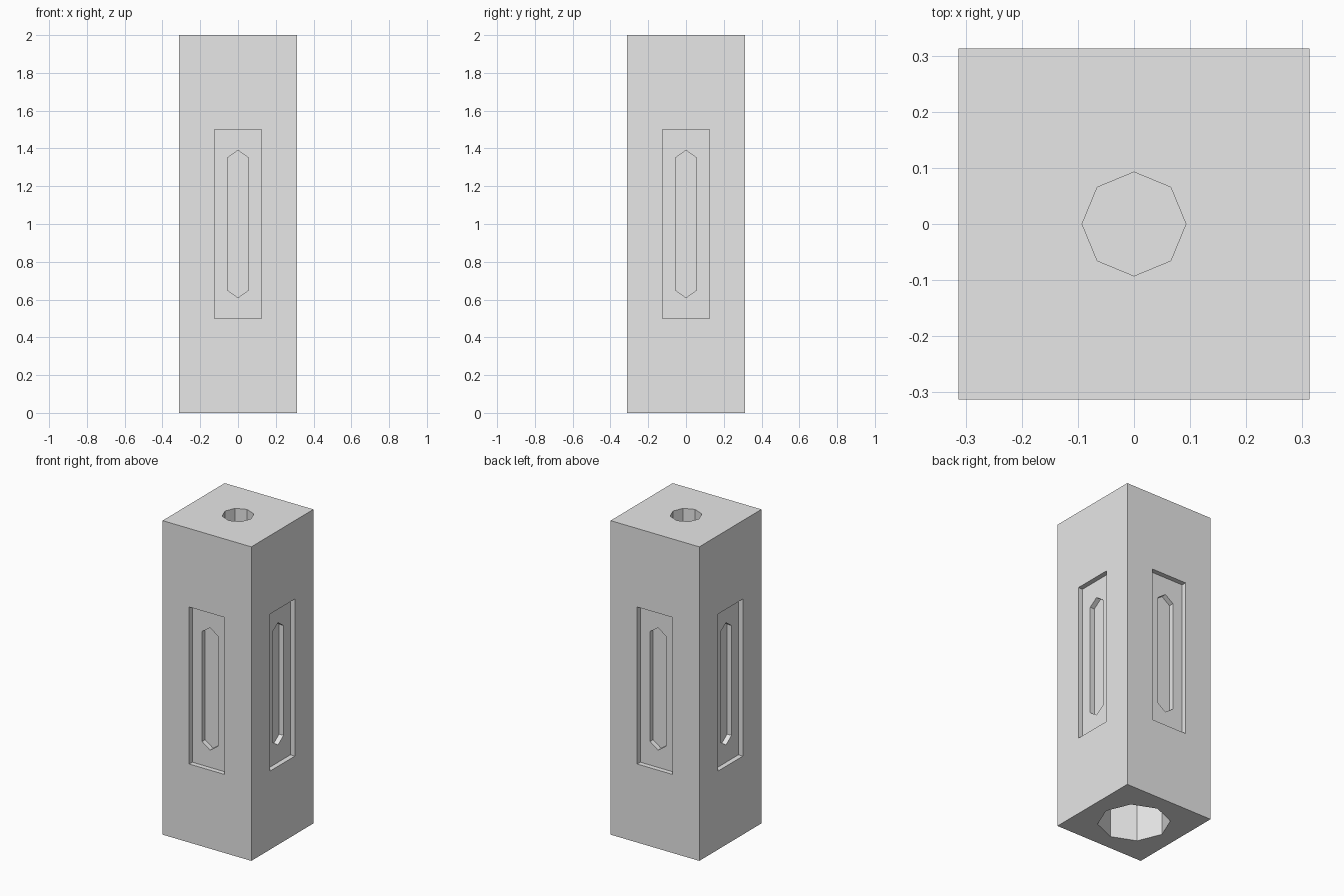
import bpy
import bmesh
from math import cos, sin, pi
from mathutils import Matrix, Vector

cube = bpy.data.objects.get("Cube")
if cube:
    bpy.data.objects.remove(cube, do_unlink=True)

HALF = 0.3125      # half width of the block
HEIGHT = 2.0
RECESS = 0.031     # depth of each carved step
OVER = 0.1         # how far cutters reach outside the block

grey = bpy.data.materials.new("plain_grey")
grey.use_nodes = True
grey.diffuse_color = (0.8, 0.8, 0.8, 1)
grey.node_tree.nodes["Principled BSDF"].inputs["Base Color"].default_value = (0.8, 0.8, 0.8, 1)


def prism(name, outline, direction, matrix=Matrix()):
    """Extrude a closed outline along a direction into a solid."""
    bm = bmesh.new()
    face = bm.faces.new([bm.verts.new(p) for p in outline])
    grown = bmesh.ops.extrude_face_region(bm, geom=[face])
    moved = [v for v in grown["geom"] if isinstance(v, bmesh.types.BMVert)]
    bmesh.ops.translate(bm, verts=moved, vec=Vector(direction))
    bmesh.ops.transform(bm, matrix=matrix, verts=bm.verts)
    bmesh.ops.recalc_face_normals(bm, faces=bm.faces)
    mesh = bpy.data.meshes.new(name)
    bm.to_mesh(mesh)
    bm.free()
    mesh.materials.append(grey)
    obj = bpy.data.objects.new(name, mesh)
    bpy.context.collection.objects.link(obj)
    return obj


def carve(target, cutter):
    """Subtract the cutter from the target and remove it."""
    cutter.hide_render = True
    mod = target.modifiers.new(cutter.name, "BOOLEAN")
    mod.operation = "DIFFERENCE"
    mod.solver = "EXACT"
    mod.object = cutter
    bpy.context.view_layer.objects.active = target
    bpy.ops.object.modifier_apply(modifier=mod.name)
    bpy.data.objects.remove(cutter, do_unlink=True)


def octagon(radius, z):
    return [(radius * cos(i * pi / 4), radius * sin(i * pi / 4), z) for i in range(8)]


# Square pillar body
square = [(-HALF, -HALF, 0), (HALF, -HALF, 0), (HALF, HALF, 0), (-HALF, HALF, 0)]
pillar = prism("pillar", square, (0, 0, HEIGHT))

# Rectangular panel with a pointed slot on each of the four sides
panel = [(-0.125, 0.5), (0.125, 0.5), (0.125, 1.5), (-0.125, 1.5)]
slot = [(0, 0.61), (0.056, 0.65), (0.056, 1.35), (0, 1.39), (-0.056, 1.35), (-0.056, 0.65)]
for side in range(4):
    turn = Matrix.Rotation(side * pi / 2, 4, "Z")
    for name, shape, depth in (("panel_cutter", panel, RECESS), ("slot_cutter", slot, 2 * RECESS)):
        outline = [(x, -HALF - OVER, z) for x, z in shape]
        carve(pillar, prism(name, outline, (0, OVER + depth, 0), turn))

# Narrow socket in the top, wide socket in the base
carve(pillar, prism("top_socket_cutter", octagon(0.0925, HEIGHT + OVER), (0, 0, -OVER - 0.25)))
carve(pillar, prism("base_socket_cutter", octagon(0.21, -OVER), (0, 0, OVER + 0.45)))
